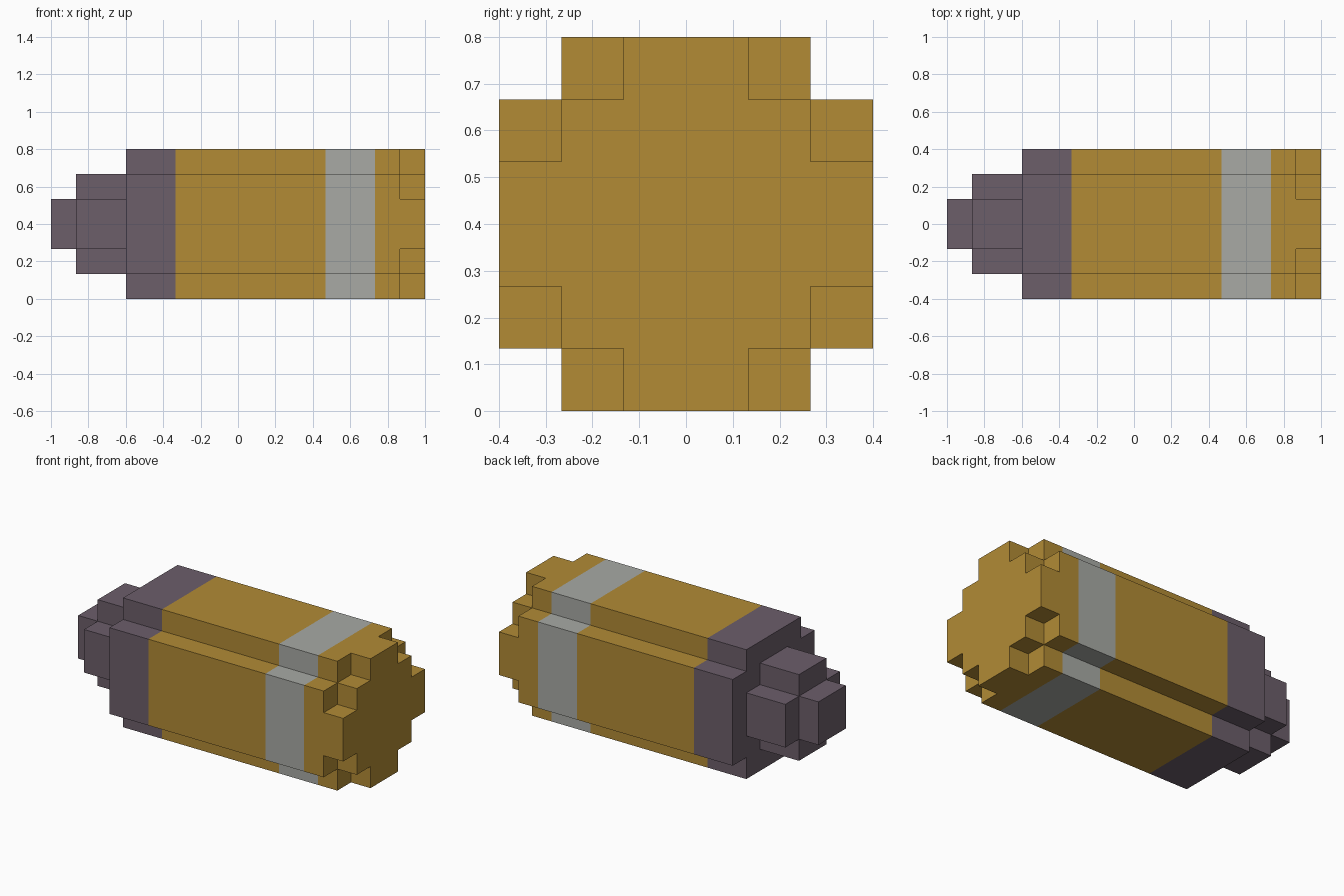
import bpy
import bmesh

cube = bpy.data.objects.get("Cube")
if cube:
    bpy.data.objects.remove(cube, do_unlink=True)

U = 2 / 15          # size of one block
MID_Z = 3 * U       # height of the long axis


def srgb(r, g, b):
    return tuple((c / 255 / 12.92) if c < 11 else ((c / 255 + 0.055) / 1.055) ** 2.4
                 for c in (r, g, b)) + (1.0,)


def material(name, colour):
    m = bpy.data.materials.new(name)
    m.use_nodes = True
    m.diffuse_color = colour
    m.node_tree.nodes["Principled BSDF"].inputs["Base Color"].default_value = colour
    return m


brass = material("brass", srgb(178, 139, 53))
silver = material("silver_grey", srgb(168, 170, 165))
lead = material("dull_purple", srgb(108, 94, 106))


def stepped_bar(name, quadrant, stations, mats):
    """Extrude a stepped outline along x; mats[i] colours the stretch after stations[i]."""
    outline, pts = [], list(quadrant)
    for _ in range(4):                       # four quarter turns close the outline
        outline += pts
        pts = [(-z, y) for y, z in pts]
    slots = list(dict.fromkeys(mats))
    bm = bmesh.new()
    rings = [[bm.verts.new((x * U - 1, y * U, z * U + MID_Z)) for y, z in outline]
             for x in stations]
    n = len(outline)
    for a, b, m in zip(rings, rings[1:], mats):
        for i in range(n):
            j = (i + 1) % n
            bm.faces.new((a[i], a[j], b[j], b[i])).material_index = slots.index(m)
    bm.faces.new(rings[0][::-1]).material_index = slots.index(mats[0])
    bm.faces.new(rings[-1]).material_index = slots.index(mats[-1])
    bmesh.ops.recalc_face_normals(bm, faces=bm.faces)
    mesh = bpy.data.meshes.new(name)
    bm.to_mesh(mesh)
    bm.free()
    for m in slots:
        mesh.materials.append(m)
    obj = bpy.data.objects.new(name, mesh)
    bpy.context.collection.objects.link(obj)
    return obj


# Stepped nose, from the tip inwards
stepped_bar("nose_tip", [(1, 1)], [0, 1], [lead])
stepped_bar("nose_collar", [(2, 1), (1, 1), (1, 2)], [1, 3], [lead])

# Main casing with its coloured bands
stepped_bar("casing", [(3, 2), (2, 2), (2, 3)], [3, 5, 11, 13, 14],
            [lead, brass, silver, brass])

# Base with more deeply notched corners
stepped_bar("base_rim", [(3, 1), (2, 1), (2, 2), (1, 2), (1, 3)], [14, 15], [brass])
